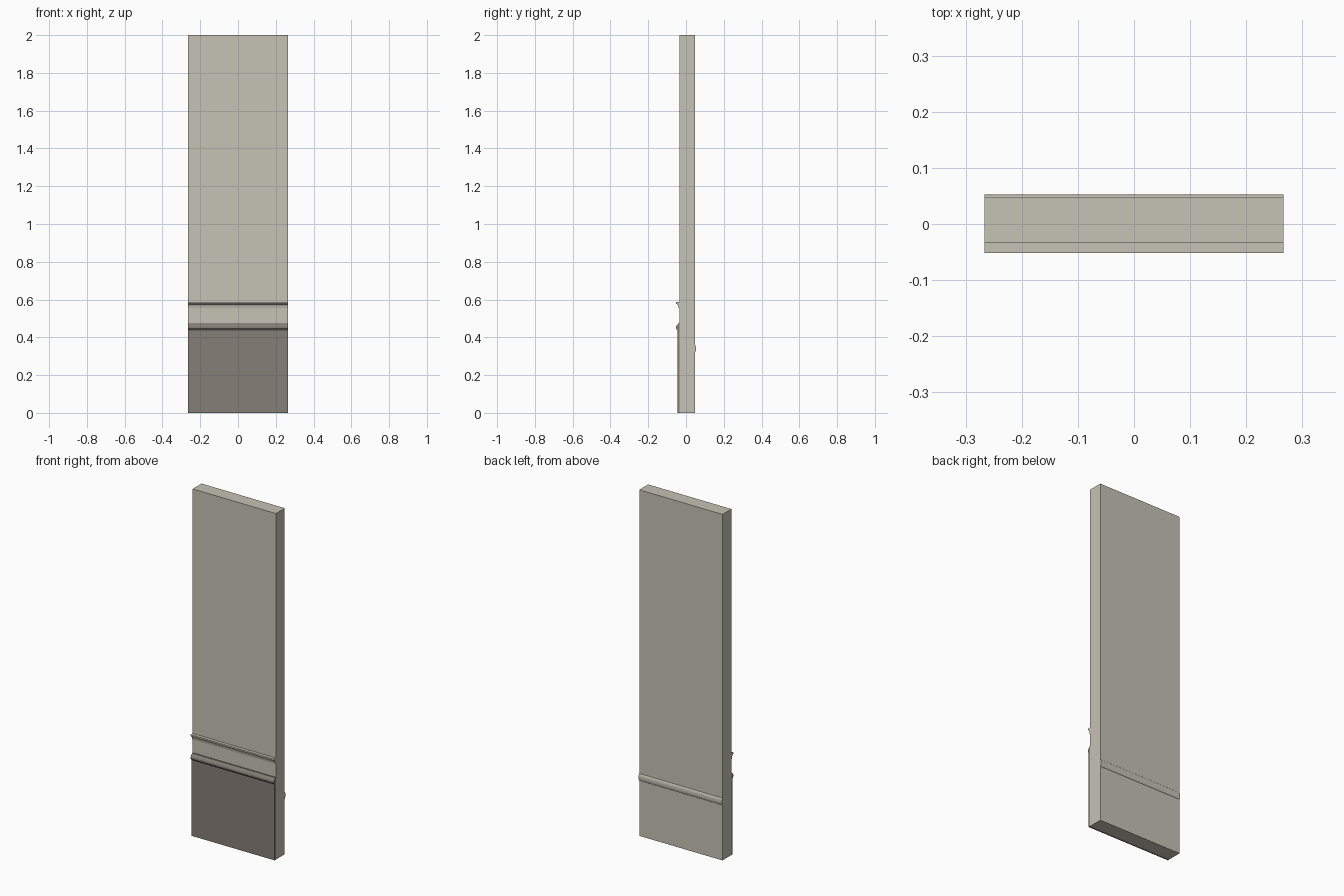
import bpy
import bmesh
import math

HALF = 0.266      # half the width of the wall section
FRONT = -0.034    # front face of the slab
BACK = 0.047      # back face of the slab

old = bpy.data.objects.get("Cube")
if old:
    bpy.data.objects.remove(old, do_unlink=True)


def make_material(name, rgb):
    mat = bpy.data.materials.new(name)
    mat.use_nodes = True
    mat.diffuse_color = (*rgb, 1)
    mat.node_tree.nodes["Principled BSDF"].inputs["Base Color"].default_value = (*rgb, 1)
    return mat


def extrude_profile(name, profile, mat):
    """Sweep a closed (y, z) profile across the full width."""
    bm = bmesh.new()
    face = bm.faces.new([bm.verts.new((-HALF, y, z)) for y, z in profile])
    swept = bmesh.ops.extrude_face_region(bm, geom=[face])["geom"]
    verts = [v for v in swept if isinstance(v, bmesh.types.BMVert)]
    bmesh.ops.translate(bm, verts=verts, vec=(2 * HALF, 0, 0))
    bmesh.ops.recalc_face_normals(bm, faces=bm.faces)
    mesh = bpy.data.meshes.new(name)
    bm.to_mesh(mesh)
    bm.free()
    mesh.materials.append(mat)
    obj = bpy.data.objects.new(name, mesh)
    bpy.context.collection.objects.link(obj)
    return obj


def box(y0, y1, z0, z1):
    return [(y0, z0), (y1, z0), (y1, z1), (y0, z1)]


def bulge(y, depth, z, half_height, steps=8):
    """Half-ellipse bulging from the plane y."""
    angles = [math.pi * (i / steps - 0.5) for i in range(steps + 1)]
    return [(y + depth * math.cos(a), z + half_height * math.sin(a)) for a in angles]


plaster = make_material("warm plaster", (0.565, 0.539, 0.462))
brown = make_material("taupe panel", (0.238, 0.209, 0.184))

# Wall slab and lower panel
extrude_profile("wall_slab", box(FRONT, BACK, 0, 2), plaster)
extrude_profile("lower_panel", box(-0.046, FRONT, 0, 0.445), brown)

# Rounded cap over the lower panel
cap = [(FRONT, 0.44), (-0.047, 0.44), (-0.052, 0.447), (-0.052, 0.457),
       (-0.048, 0.465), (-0.043, 0.469), (-0.04, 0.476), (FRONT, 0.476)]
extrude_profile("panel_cap", cap, brown)

# Picture rail, widest near its top
rail = [(FRONT, 0.555), (-0.039, 0.555), (-0.041, 0.565), (-0.045, 0.574),
        (-0.052, 0.578), (-0.052, 0.587), (FRONT, 0.587)]
extrude_profile("upper_rail", rail, plaster)

# Rounded rail on the back
back_rail = extrude_profile("back_rail", bulge(BACK, 0.006, 0.34, 0.02), plaster)

# Smooth the curved rail, keeping its ends sharp
for obj in bpy.context.selected_objects:
    obj.select_set(False)
back_rail.select_set(True)
bpy.context.view_layer.objects.active = back_rail
bpy.ops.object.shade_smooth_by_angle(angle=math.radians(40))
